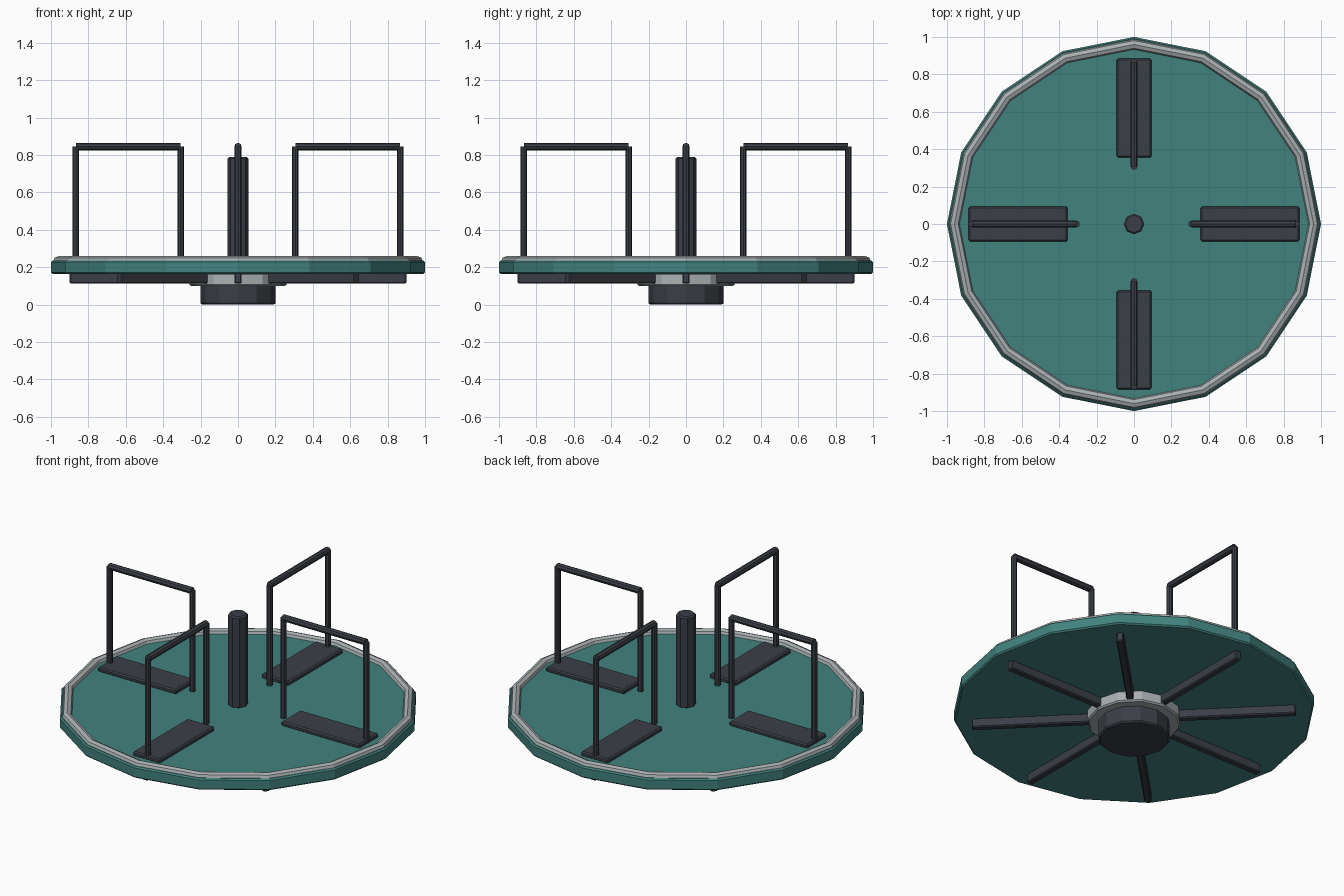
import bpy
import math
from mathutils import Matrix, Vector

cube = bpy.data.objects.get("Cube")
if cube:
    bpy.data.objects.remove(cube, do_unlink=True)


def material(name, r, g, b):
    mat = bpy.data.materials.new(name)
    mat.use_nodes = True
    mat.diffuse_color = (r, g, b, 1)
    mat.node_tree.nodes["Principled BSDF"].inputs["Base Color"].default_value = (r, g, b, 1)
    return mat


GREEN = material("teal_green_paint", 0.054, 0.225, 0.212)
STEEL = material("light_grey_steel", 0.40, 0.435, 0.445)
DARK = material("dark_grey_metal", 0.043, 0.049, 0.061)


def finish(name, mat, bevel=0.0):
    obj = bpy.context.object
    obj.name = name
    obj.data.name = name
    obj.data.materials.append(mat)
    if bevel:
        mod = obj.modifiers.new("edge_bevel", "BEVEL")
        mod.width = bevel
        mod.segments = 1
        mod.limit_method = "ANGLE"
        mod.angle_limit = math.radians(50)
    return obj


def upright(name, mat, sides, radius, bottom, top, x=0.0, bevel=0.0):
    """Vertical prism with one corner on the +x axis."""
    bpy.ops.mesh.primitive_cylinder_add(
        vertices=sides, radius=radius, depth=top - bottom,
        location=(x, 0, (bottom + top) / 2))
    return finish(name, mat, bevel)


def box(name, mat, x0, x1, width, z0, z1, bevel):
    """Box reaching out along +x, centred on y."""
    bpy.ops.mesh.primitive_cube_add(size=1, location=((x0 + x1) / 2, 0, (z0 + z1) / 2))
    obj = finish(name, mat, bevel)
    obj.data.transform(Matrix.Diagonal(Vector((x1 - x0, width, z1 - z0, 1))))
    return obj


def swing(objects, angle):
    """Turn parts around the central axis."""
    bpy.context.view_layer.update()
    for obj in objects:
        obj.matrix_world = Matrix.Rotation(angle, 4, "Z") @ obj.matrix_world


# Ground base, hub and centre pole
upright("ground_base", DARK, 12, 0.2, 0.0, 0.11, bevel=0.008)
upright("bearing_hub", STEEL, 12, 0.26, 0.1, 0.17, bevel=0.008)
upright("centre_pole", DARK, 8, 0.055, 0.23, 0.79, bevel=0.008)

# Round platform and its raised rim
upright("platform_deck", GREEN, 16, 1.0, 0.165, 0.235, bevel=0.008)
bpy.ops.mesh.primitive_torus_add(
    major_segments=16, minor_segments=8, major_radius=0.96, minor_radius=0.029,
    location=(0, 0, 0.23))
finish("platform_rim", STEEL)

# Support beams under the platform
for i in range(8):
    beam = box(f"support_beam_{i + 1}", DARK, 0.15, 0.9, 0.04, 0.113, 0.17, 0.006)
    swing([beam], i * math.pi / 4)

# Seats with hoop handrails
INNER, OUTER, RAIL_Z = 0.307, 0.867, 0.845
for i in range(4):
    n = i + 1
    parts = [
        box(f"seat_{n}", DARK, 0.355, 0.885, 0.186, 0.23, 0.26, 0.008),
        upright(f"inner_post_{n}", DARK, 8, 0.0175, 0.23, RAIL_Z, INNER),
        upright(f"outer_post_{n}", DARK, 8, 0.0175, 0.23, RAIL_Z, OUTER),
    ]
    bpy.ops.mesh.primitive_cylinder_add(
        vertices=8, radius=0.02, depth=OUTER - INNER,
        location=((INNER + OUTER) / 2, 0, RAIL_Z), rotation=(0, math.pi / 2, 0))
    parts.append(finish(f"top_rail_{n}", DARK))
    swing(parts, i * math.pi / 2)
